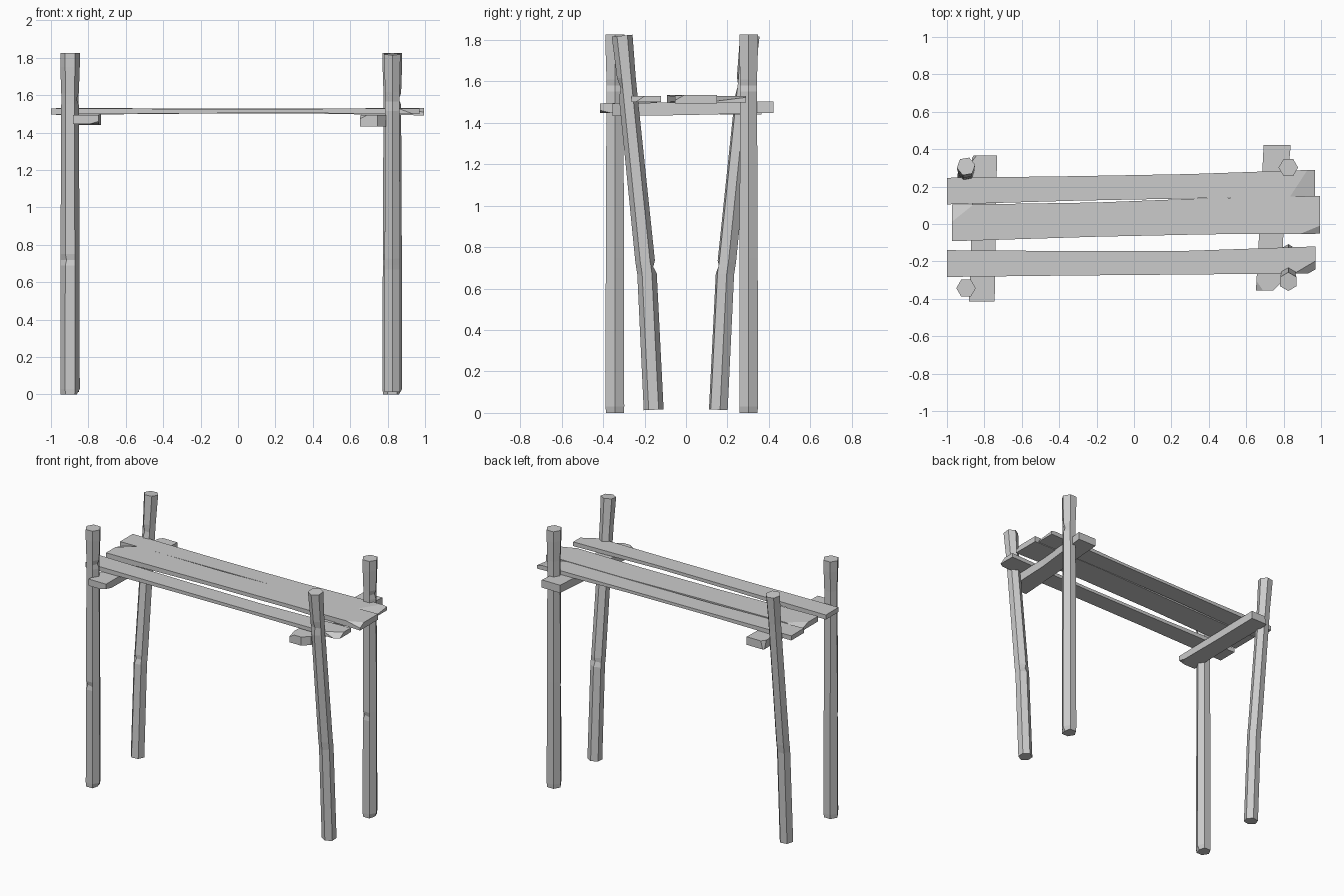
import bpy, bmesh, math
from mathutils import Vector

if "Cube" in bpy.data.objects:
    bpy.data.objects.remove(bpy.data.objects["Cube"])


def loft(name, rings, chips=()):
    """Skin closed rings into a solid, then slice off corner chips (point, normal)."""
    bm = bmesh.new()
    vs = [[bm.verts.new(p) for p in r] for r in rings]
    n = len(vs[0])
    for a, b in zip(vs, vs[1:]):
        for i in range(n):
            j = (i + 1) % n
            bm.faces.new((a[i], a[j], b[j], b[i]))
    bm.faces.new(vs[0][::-1])
    bm.faces.new(vs[-1])
    for co, no in chips:
        cut = bmesh.ops.bisect_plane(bm, geom=bm.verts[:] + bm.edges[:] + bm.faces[:],
                                     plane_co=co, plane_no=no, clear_outer=True)
        edges = [e for e in cut['geom_cut'] if isinstance(e, bmesh.types.BMEdge)]
        if edges:
            bmesh.ops.contextual_create(bm, geom=edges)
    bmesh.ops.recalc_face_normals(bm, faces=bm.faces[:])
    me = bpy.data.meshes.new(name)
    bm.to_mesh(me)
    bm.free()
    ob = bpy.data.objects.new(name, me)
    bpy.context.collection.objects.link(ob)
    return ob


def post(name, x, path, rot, nicks):
    """Six-sided post along (y, z, radius) stations; nicks are {station: corner pushed in}."""
    rings = []
    for k, (y, z, r) in enumerate(path):
        a, b = path[max(k - 1, 0)], path[min(k + 1, len(path) - 1)]
        lean = (b[0] - a[0]) / (b[1] - a[1])
        ring = []
        for i in range(6):
            t = math.radians(rot + 60 * i)
            rr = r * (0.72 if nicks.get(k) == i else 1)
            dy = rr * math.sin(t)
            ring.append((x + rr * math.cos(t), y + dy, z - dy * lean))
        rings.append(ring)
    return loft(name, rings)


# straight posts, with V-shaped nicks and a flared top
profile = [(0, .05), (.03, .052), (.69, .051), (.72, .051), (.75, .051),
           (1.55, .047), (1.58, .047), (1.61, .047), (1.75, .052), (1.825, .052)]
for name, x, y in (("front_left_post", -.898, -.343), ("back_right_post", .825, .302)):
    post(name, x, [(y, z, r) for z, r in profile], 0, {0: 0, 3: 4, 6: 0})

# crooked posts, splayed at the top
crooked = [(.156, .015, .048), (.188, .67, .047), (.192, .70, .047), (.197, .73, .047),
           (.278, 1.52, .045), (.283, 1.57, .045), (.288, 1.62, .045), (.308, 1.82, .05)]
post("back_left_post", -.898, crooked, 10, {2: 4, 5: 4})
post("front_right_post", .825, [(-y, z, r) for y, z, r in crooked], 30, {2: 1, 5: 4})


def plank(name, stations, chips):
    """Board along x from (x, y_low, y_high, z_low, z_high) stations."""
    return loft(name, [[(x, a, lo), (x, b, lo), (x, b, hi), (x, a, hi)]
                       for x, a, b, lo, hi in stations], chips)


# shelf planks, slightly uneven
plank("front_plank",
      [(-1, -.283, -.14, 1.497, 1.53), (-.3, -.275, -.145, 1.503, 1.527),
       (.3, -.27, -.143, 1.505, 1.527), (.97, -.263, -.12, 1.5, 1.53)],
      [((.86, -.262, 1.53), (.35, -.6, .9))])
plank("middle_plank",
      [(-.972, -.092, .103, 1.495, 1.533), (-.2, -.068, .115, 1.502, 1.528),
       (.4, -.055, .138, 1.502, 1.528), (.995, -.052, .15, 1.492, 1.533)],
      [((-.86, .10, 1.533), (-.35, .45, 1.6)), ((.9, -.052, 1.53), (.2, -.5, .9))])
plank("back_plank",
      [(-1, .105, .247, 1.497, 1.53), (-.3, .125, .256, 1.504, 1.525),
       (.3, .137, .267, 1.504, 1.525), (.967, .148, .29, 1.498, 1.53)],
      [((.83, .148, 1.53), (.22, -.15, 1.2))])


def beam(name, stations, chips):
    """Cross beam along y from (y, x_low, x_high, z_low, z_high) stations."""
    return loft(name, [[(a, y, lo), (b, y, lo), (b, y, hi), (a, y, hi)]
                       for y, a, b, lo, hi in stations], chips)


# cross beams under the planks
beam("left_beam",
     [(-.415, -.882, -.745, 1.447, 1.494), (0, -.868, -.74, 1.442, 1.498),
      (.365, -.865, -.732, 1.44, 1.497)],
     [((-.80, -.40, 1.44), (.3, -.25, -1)), ((-.87, .33, 1.495), (-.8, .6, .2))])
beam("right_beam",
     [(-.355, .652, .79, 1.433, 1.494), (0, .672, .80, 1.437, 1.499),
      (.422, .693, .838, 1.448, 1.503)],
     [((.69, -.355, 1.494), (-.55, -.4, 1)), ((.80, -.30, 1.47), (.7, -.7, 0))])
